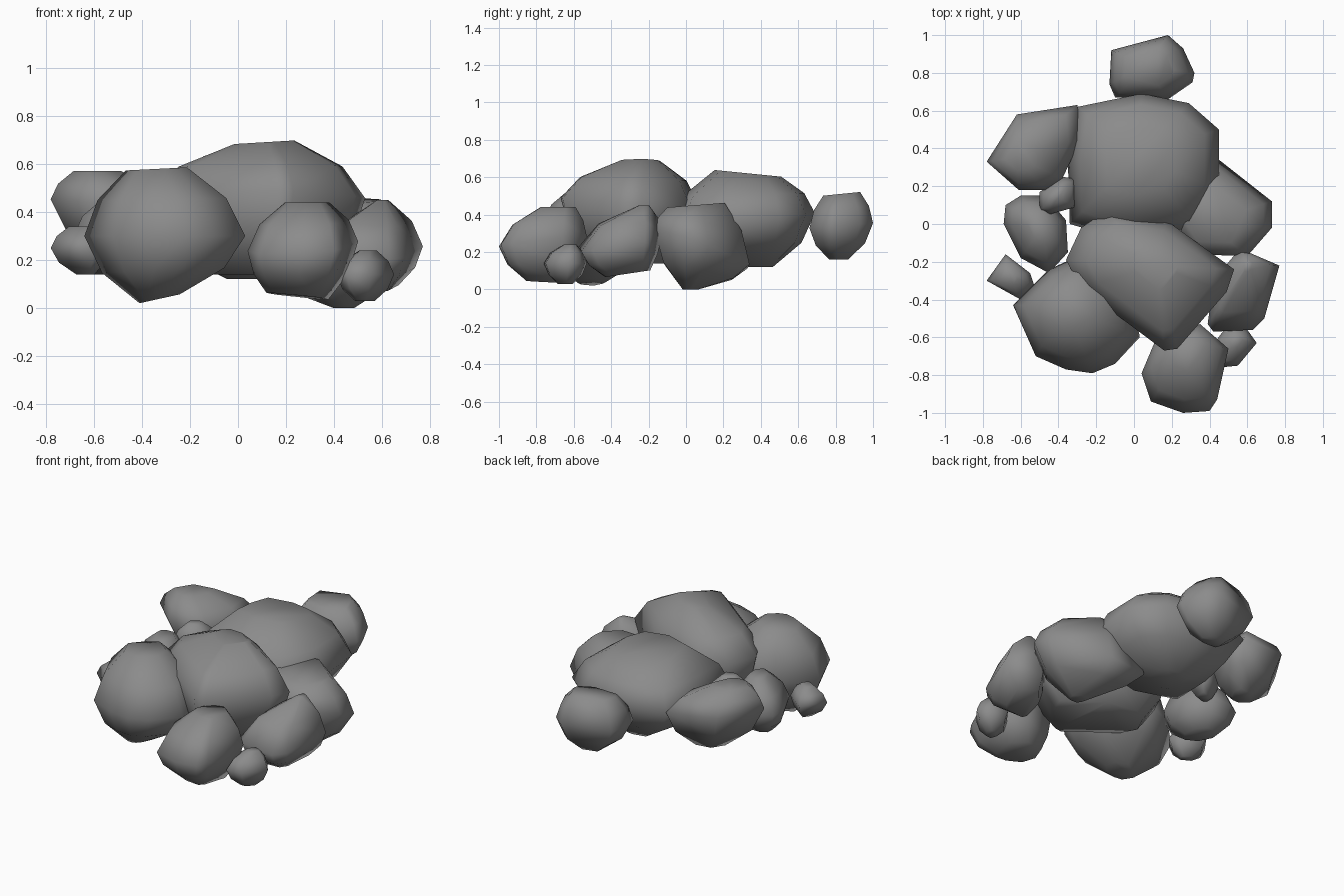
import bpy
import bmesh
from mathutils import Vector

default_cube = bpy.data.objects.get("Cube")
if default_cube:
    bpy.data.objects.remove(default_cube, do_unlink=True)

# One dark grey stone material
stone = bpy.data.materials.new("dark grey stone")
stone.use_nodes = True
stone_colour = (0.26, 0.26, 0.26, 1)
stone.diffuse_color = stone_colour
stone_shader = next(node for node in stone.node_tree.nodes if node.type == "BSDF_PRINCIPLED")
stone_shader.inputs["Base Color"].default_value = stone_colour
stone_shader.inputs["Roughness"].default_value = 0.9


def rock(name, outline, low, mid, high, crown=None, flat=0.4, base=None, foot=0.45,
         tilt=(0, 0), top_slope=(0, 0), base_slope=(0, 0)):
    """Convex boulder: a tilted girdle outline, tapering up to a crown and down to a base."""
    girdle = [Vector(point) for point in outline]
    centre = sum(girdle, Vector((0, 0))) / len(girdle)
    crown = Vector(crown) if crown else centre
    base = Vector(base) if base else centre
    ends = ((high, crown, flat, top_slope), (low, base, foot, base_slope))

    mesh_builder = bmesh.new()
    for end_height, end_centre, end_scale, slope in ends:
        for step in (0, 0.55, 1):
            for point in girdle:
                offset = point - centre
                start = mid + offset.dot(Vector(tilt))
                end = end_height + end_scale * offset.dot(Vector(slope))
                position = point.lerp(end_centre + offset * end_scale, step ** 1.9)
                mesh_builder.verts.new((position.x, position.y, start + (end - start) * step))
    bmesh.ops.remove_doubles(mesh_builder, verts=mesh_builder.verts[:], dist=0.001)
    bmesh.ops.convex_hull(mesh_builder, input=mesh_builder.verts[:])
    loose = [vert for vert in mesh_builder.verts if not vert.link_faces]
    bmesh.ops.delete(mesh_builder, geom=loose, context="VERTS")
    bmesh.ops.recalc_face_normals(mesh_builder, faces=mesh_builder.faces[:])
    for face in mesh_builder.faces:
        face.smooth = True

    mesh = bpy.data.meshes.new(name)
    mesh_builder.to_mesh(mesh)
    mesh_builder.free()
    mesh.materials.append(stone)
    bpy.context.collection.objects.link(bpy.data.objects.new(name, mesh))


# Three large boulders
rock("back_boulder",
     [(-.34, 0), (-.35, .33), (-.3, .62), (.04, .69), (.29, .64),
      (.45, .5), (.45, .18), (.33, -.03), (0, -.1)],
     low=.12, mid=.37, high=.62, crown=(.04, .34), flat=.45, base=(.06, .37), foot=.25,
     tilt=(0, .1), top_slope=(0, -.1))
rock("top_boulder",
     [(-.36, -.19), (-.28, -.02), (-.15, .07), (.17, .02), (.53, -.24),
      (.49, -.36), (.23, -.66), (.16, -.67), (0, -.54), (-.28, -.34)],
     low=.14, mid=.47, high=.69, crown=(.1, -.24), flat=.28, base=(.05, -.28), foot=.62,
     tilt=(-.02, -.06), top_slope=(.06, 0))
rock("front_left_boulder",
     [(-.64, -.43), (-.52, -.7), (-.36, -.77), (-.22, -.79), (-.1, -.74),
      (.03, -.6), (0, -.35), (-.25, -.15), (-.45, -.24)],
     low=.04, mid=.3, high=.58, crown=(-.33, -.47), flat=.38, base=(-.32, -.52), foot=.25,
     top_slope=(.05, 0), base_slope=(.22, 0))

# Medium stones around the edge
rock("front_right_stone",
     [(.04, -.79), (.09, -.94), (.26, -1), (.4, -.99), (.44, -.93),
      (.5, -.66), (.35, -.53), (.12, -.6)],
     low=.05, mid=.25, high=.44, crown=(.29, -.7), flat=.4, base=(.25, -.75), foot=.56,
     tilt=(.06, .1), base_slope=(-.1, -.03))
rock("right_stone",
     [(.39, -.53), (.42, -.3), (.56, -.13), (.77, -.22), (.69, -.5), (.63, -.56), (.42, -.57)],
     low=.08, mid=.25, high=.45, crown=(.6, -.23), flat=.12, base=(.55, -.34), foot=.55,
     tilt=(-.15, .22), base_slope=(0, .15))
rock("right_back_stone",
     [(.2, 0), (.2, .33), (.45, .34), (.73, .12), (.73, -.02), (.6, -.17), (.3, -.16)],
     low=0, mid=.23, high=.45, crown=(.43, .04), flat=.6, base=(.44, .02), foot=.16,
     tilt=(.1, -.34), top_slope=(0, .08))
rock("left_back_stone",
     [(-.78, .33), (-.62, .58), (-.3, .63), (-.28, .45), (-.38, .24), (-.47, .18), (-.61, .18)],
     low=.18, mid=.43, high=.57, crown=(-.57, .36), flat=.4, base=(-.46, .4), foot=.3,
     tilt=(-.08, 0))
rock("back_stone",
     [(-.13, .74), (-.12, .92), (.18, 1), (.26, .93), (.32, .8), (.31, .75), (.18, .66), (-.1, .67)],
     low=.16, mid=.34, high=.51, crown=(.09, .82), flat=.58, base=(.1, .81), foot=.3,
     tilt=(0, .08), top_slope=(0, .1))
rock("left_stone",
     [(-.68, .1), (-.6, .15), (-.47, .15), (-.36, .02), (-.35, -.15),
      (-.45, -.26), (-.6, -.18), (-.69, 0)],
     low=.14, mid=.29, high=.46, crown=(-.5, -.02), flat=.35)

# Small pebbles in the gaps
rock("front_pebble",
     [(.41, -.65), (.5, -.53), (.6, -.56), (.65, -.63), (.55, -.75), (.45, -.76)],
     low=.03, mid=.14, high=.24, crown=(.54, -.62), flat=.3, foot=.35)
rock("left_pebble",
     [(-.78, -.3), (-.68, -.16), (-.55, -.26), (-.53, -.32), (-.6, -.4)],
     low=.14, mid=.25, high=.34, crown=(-.65, -.28), flat=.35, foot=.3)
rock("inner_pebble",
     [(-.5, .07), (-.5, .17), (-.38, .25), (-.31, .24), (-.31, .09), (-.45, .05)],
     low=.27, mid=.4, high=.5, flat=.35)
